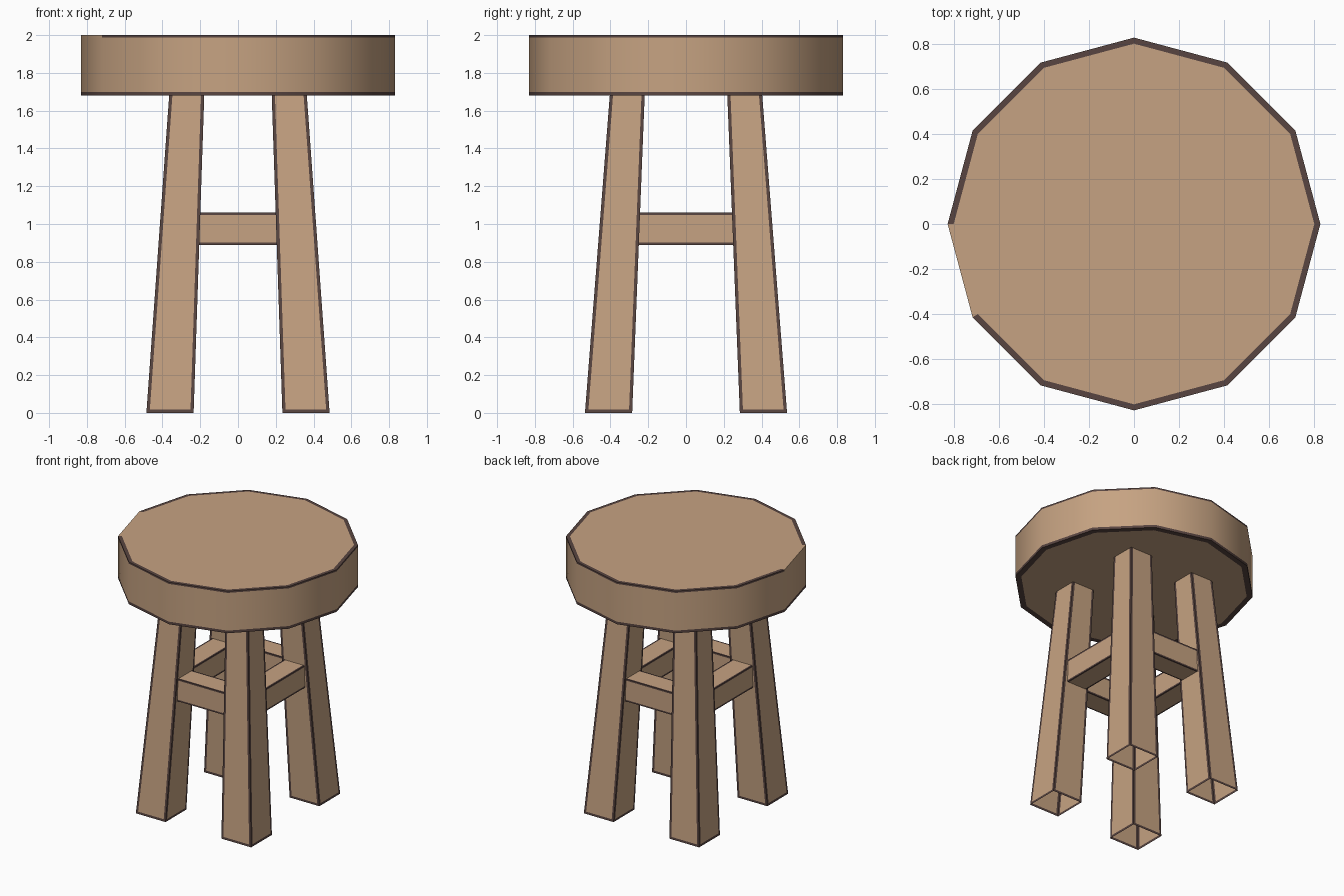
import bpy, bmesh, math

if "Cube" in bpy.data.objects:
    bpy.data.objects.remove(bpy.data.objects["Cube"])


def material(name, rgb):
    m = bpy.data.materials.new(name)
    m.diffuse_color = (*rgb, 1)
    m.use_nodes = True
    m.node_tree.nodes["Principled BSDF"].inputs["Base Color"].default_value = m.diffuse_color
    return m


WOOD = material("light wood", (0.565, 0.365, 0.223))
EDGE = material("dark worn edge", (0.098, 0.059, 0.052))


def finish(bm, name):
    me = bpy.data.meshes.new(name)
    bm.to_mesh(me)
    bm.free()
    ob = bpy.data.objects.new(name, me)
    me.materials.append(WOOD)
    me.materials.append(EDGE)
    bpy.context.collection.objects.link(ob)
    return ob


def dark_border(bm, faces, width):
    rim = bmesh.ops.inset_individual(bm, faces=faces, thickness=width,
                                     use_even_offset=True)
    for f in rim["faces"]:
        f.material_index = 1


def tube(name, loop_a, loop_b, width):
    """Four-sided open tube between two loops, with dark edge strips."""
    bm = bmesh.new()
    a = [bm.verts.new(p) for p in loop_a]
    b = [bm.verts.new(p) for p in loop_b]
    for i in range(4):
        j = (i + 1) % 4
        bm.faces.new((a[i], a[j], b[j], b[i]))
    bmesh.ops.recalc_face_normals(bm, faces=bm.faces)
    # point normals away from the tube axis
    f = bm.faces[:][0]
    mid = sum((v.co for v in bm.verts), a[0].co * 0) / 8
    if f.normal.dot(f.calc_center_median() - mid) < 0:
        bmesh.ops.reverse_faces(bm, faces=bm.faces[:])
    dark_border(bm, bm.faces[:], width)
    return finish(bm, name)


# seat: twelve-sided drum with dark rims
R, SIDES = 0.83, 12
bm = bmesh.new()
rings = []
for z in (1.68, 1.70, 1.987, 2.0):
    rings.append([bm.verts.new((R * math.cos(i * math.tau / SIDES),
                                R * math.sin(i * math.tau / SIDES), z))
                  for i in range(SIDES)])
for k in range(3):
    for i in range(SIDES):
        j = (i + 1) % SIDES
        f = bm.faces.new((rings[k][i], rings[k][j], rings[k + 1][j], rings[k + 1][i]))
        f.material_index = 0 if k == 1 else 1
bottom = bm.faces.new(rings[0][::-1])
top = bm.faces.new(rings[3])
bm.normal_update()
dark_border(bm, [top], 0.026)
dark_border(bm, [bottom], 0.04)
# one stretch of the top rim on the left is worn clean
for f in bm.faces:
    c = f.calc_center_median()
    if c.z > 1.99 and math.hypot(c.x, c.y) > 0.5 and \
            180 < math.degrees(math.atan2(c.y, c.x)) % 360 < 210:
        f.material_index = 0
seat = finish(bm, "seat")
bpy.context.view_layer.objects.active = seat
seat.select_set(True)
bpy.ops.object.shade_smooth_by_angle(angle=math.radians(40))
seat.select_set(False)


# legs: splayed and tapered, open underneath
def rect(x0, x1, y0, y1, z, sx, sy):
    return [(sx * x, sy * y, z) for x, y in ((x0, y0), (x1, y0), (x1, y1), (x0, y1))]


for sx, side in ((-1, "left"), (1, "right")):
    for sy, end in ((-1, "front"), (1, "back")):
        tube(f"{end}_{side}_leg",
             rect(0.235, 0.485, 0.285, 0.535, 0, sx, sy),
             rect(0.178, 0.363, 0.218, 0.402, 1.70, sx, sy), 0.017)

# stretchers: square bars joining neighbouring legs
Z0, Z1 = 0.89, 1.06
for s, a, b in ((-1, "front", "left"), (1, "back", "right")):
    sec = [(s * 0.268, Z0), (s * 0.436, Z0), (s * 0.436, Z1), (s * 0.268, Z1)]
    tube(a + "_stretcher", [(-0.225, y, z) for y, z in sec],
         [(0.225, y, z) for y, z in sec], 0.012)
    sec = [(s * 0.22, Z0), (s * 0.388, Z0), (s * 0.388, Z1), (s * 0.22, Z1)]
    tube(b + "_stretcher", [(x, -0.27, z) for x, z in sec],
         [(x, 0.27, z) for x, z in sec], 0.012)
